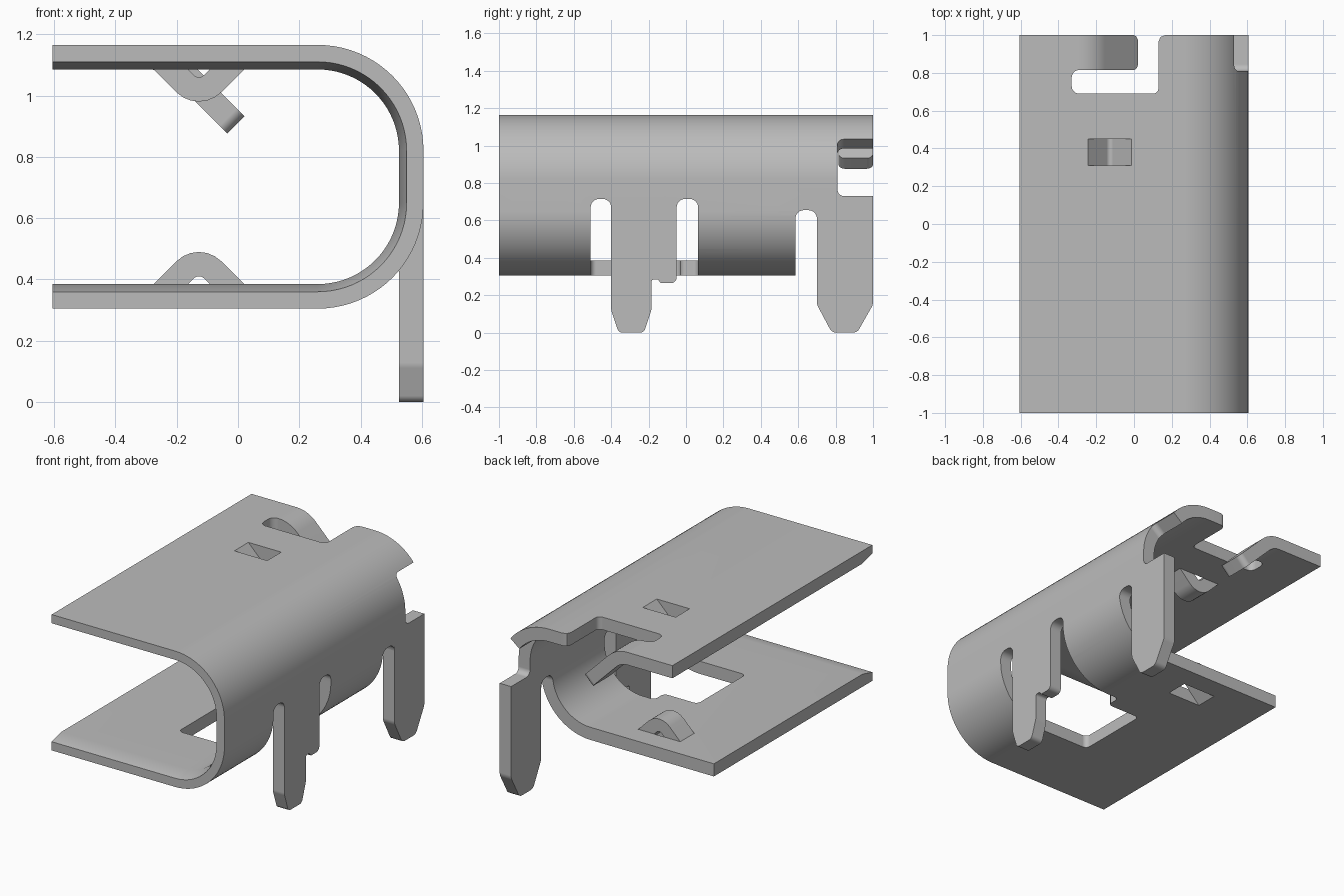
import bpy, bmesh
from math import sin, cos, pi, radians, tan
from mathutils import Vector

cube = bpy.data.objects.get("Cube")
if cube:
    bpy.data.objects.remove(cube, do_unlink=True)

# One plain metal colour
metal = bpy.data.materials.new("plain grey metal")
metal.use_nodes = True
GREY = (0.5, 0.5, 0.5, 1)
metal.diffuse_color = GREY
metal.node_tree.nodes["Principled BSDF"].inputs["Base Color"].default_value = GREY

T = 0.08                      # sheet thickness
R = 0.345                     # outer bend radius
LEFT, RIGHT = -0.605, 0.605
BX = RIGHT - R                # bend centre x
TOP, BOTTOM = 1.165, 0.305
HI, LO = TOP - R, BOTTOM + R  # bend centre heights


def rounded(points, steps=6):
    """Outline whose corners (u, v, radius) are replaced by arcs."""
    out = []
    for i, p in enumerate(points):
        c = Vector(p[:2])
        if len(p) < 3:
            out.append(c)
            continue
        a = (Vector(points[i - 1][:2]) - c).normalized()
        b = (Vector(points[(i + 1) % len(points)][:2]) - c).normalized()
        half = a.angle(b) / 2
        mid = c + (a + b).normalized() * p[2] / sin(half)
        start = c + a * p[2] / tan(half) - mid
        end = c + b * p[2] / tan(half) - mid
        sweep = pi - 2 * half
        for k in range(steps + 1):
            t = k / steps
            out.append(mid + (start * sin((1 - t) * sweep) + end * sin(t * sweep)) / sin(sweep))
    return out


def make_object(name, bm):
    bmesh.ops.recalc_face_normals(bm, faces=bm.faces)
    mesh = bpy.data.meshes.new(name)
    bm.to_mesh(mesh)
    bm.free()
    mesh.materials.append(metal)
    ob = bpy.data.objects.new(name, mesh)
    bpy.context.collection.objects.link(ob)
    return ob


def loft(name, rings, bevel=0, pick=None):
    """Solid through equal rings; edges chosen by pick are rounded."""
    bm = bmesh.new()
    loops = [[bm.verts.new(p) for p in ring] for ring in rings]
    bm.faces.new(loops[0])
    bm.faces.new(loops[-1])
    n = len(loops[0])
    for a, b in zip(loops, loops[1:]):
        for i in range(n):
            j = (i + 1) % n
            bm.faces.new((a[i], a[j], b[j], b[i]))
    if pick:
        chosen = [e for e in bm.edges if pick(*(v.co for v in e.verts))]
        bmesh.ops.bevel(bm, geom=chosen, offset=bevel, segments=5, profile=0.5, affect='EDGES')
    return make_object(name, bm)


def prism(name, axis, outline, lo, hi, bevel=0, pick=None):
    place = {'x': lambda u, v, d: (d, u, v),
             'y': lambda u, v, d: (u, d, v),
             'z': lambda u, v, d: (u, v, d)}[axis]
    rings = [[place(u, v, d) for u, v in outline] for d in (lo, hi)]
    return loft(name, rings, bevel, pick)


def select(ob):
    bpy.ops.object.select_all(action='DESELECT')
    ob.select_set(True)
    bpy.context.view_layer.objects.active = ob


def cut(ob, cutter):
    cutter.hide_render = True
    mod = ob.modifiers.new("cut", 'BOOLEAN')
    mod.operation, mod.solver, mod.object = 'DIFFERENCE', 'EXACT', cutter
    select(ob)
    bpy.ops.object.modifier_apply(modifier=mod.name)
    bpy.data.objects.remove(cutter, do_unlink=True)


# U-shaped sheet, thinned on its inside along the front edge
def u_line(r):
    arc = [radians(90 - 90 * k / 20) for k in range(21)]
    pts = [(LEFT, HI + r)]
    pts += [(BX + r * cos(a), HI + r * sin(a)) for a in arc]
    pts += [(BX + r * cos(a), LO - r * sin(a)) for a in reversed(arc)]
    return pts + [(LEFT, LO - r)]


def u_ring(y, thick):
    return [(x, y, z) for x, z in u_line(R) + u_line(R - thick)[::-1]]


clip = loft("clip_body", [u_ring(-1, 0.055), u_ring(-0.9, T), u_ring(1, T)])

# Opening in the floor and lower bend, where the middle leg is folded out
window = rounded([(-0.06, -0.51, 0.03), (0.8, -0.51), (0.8, 0.065), (0.175, 0.065, 0.03),
                  (0.175, -0.03, 0.03), (-0.06, -0.03, 0.03)])
cut(clip, prism("window_cutter", 'z', window, 0.2, LO))

# Round-topped slots beside the legs
for y0, y1, top in ((-0.51, -0.40, 0.715), (-0.05, 0.065, 0.715), (0.585, 0.70, 0.655)):
    slot = rounded([(y0, 0.2), (y0, top, 0.045), (y1, top, 0.045), (y1, 0.2)])
    cut(clip, prism("slot_cutter", 'x', slot, 0.3 if top > 0.7 else -1, 0.8))

# Rear end of the floor, replaced by the rear leg
LEG_TOP = 0.655
cut(clip, prism("rear_cutter", 'x', [(0.69, 0.2), (1.1, 0.2), (1.1, 0.6), (0.69, 0.6)], -1, 0.8))
cut(clip, prism("rear_leg_cutter", 'x',
                [(0.70, 0.2), (1.1, 0.2), (1.1, LEG_TOP), (0.70, LEG_TOP)], 0.3, 0.8))

# Notch in the rear of the bend, with rounded inner corners
ang = radians(51.5)
wedge = [(BX, HI), (BX + sin(ang), HI + cos(ang)), (1.2, 0.73), (BX, 0.73)]


def notch_edge(a, b):
    flat = max(a.y, b.y) < 0.9
    return flat and (max(a.z, b.z) < 0.74 and abs(a.x - b.x) > 0.5 or min(a.z, b.z) > HI - 0.01)


cut(clip, prism("notch_cutter", 'y', wedge, 0.81, 1.1, 0.035, notch_edge))

# L-shaped cut that frees the roof tongue
BEND = -0.29
freed = rounded([(-0.33, 0.69, 0.04), (0.13, 0.69, 0.03), (0.13, 0.965), (0.14, 0.99), (0.165, 1),
                 (0.165, 1.1), (BEND, 1.1), (BEND, 0.815), (-0.33, 0.815, 0.04)])
cut(clip, prism("tongue_cutter", 'z', freed, 1, 1.3))

# Roof tongue, folded down at 45 degrees
mid_r = 0.15
turn = [radians(45 * k / 8) for k in range(9)]
reach = 0.25


def tongue_line(r):
    pts = [(BEND + r * sin(a), TOP - T / 2 - mid_r + r * cos(a)) for a in turn]
    x, z = pts[-1]
    return pts + [(x + reach * cos(turn[-1]), z - reach * sin(turn[-1]))]


outline = tongue_line(mid_r + T / 2) + tongue_line(mid_r - T / 2)[::-1]
tongue = prism("roof_tongue", 'y', outline, 0.815, 1, 0.035,
               lambda a, b: min(a.x, b.x) > -0.06 and abs(a.y - b.y) < 0.01
               and abs(a.x - b.x) < 0.07 and abs(a.z - b.z) < 0.07)

# Pressed V springs in roof and floor, facing each other
V0, V1, VM = -0.275, 0.02, -0.1275
under = TOP - T
spring = rounded([(V0, under), (VM, under - 0.1475, 0.103), (V1, under), (V1, TOP),
                  (VM + 0.115, TOP), (VM, TOP - 0.115, 0.023), (VM - 0.115, TOP), (V0, TOP)])
springs = []
for name, flip in (("roof_spring", False), ("floor_spring", True)):
    def level(z):
        return TOP + BOTTOM - z if flip else z
    hole = [(V0, level(under - 0.03)), (V1, level(under - 0.03)),
            (V1, level(TOP + 0.03)), (V0, level(TOP + 0.03))]
    cut(clip, prism("spring_cutter", 'y', hole, 0.31, 0.45))
    springs.append(prism(name, 'y', [(x, level(z)) for x, z in spring], 0.31, 0.45))

# Flat legs with tapered tips
middle = rounded([(-0.40, LO), (-0.40, 0.12, 0.06), (-0.36, 0, 0.03), (-0.225, 0, 0.03),
                  (-0.185, 0.12, 0.06), (-0.185, 0.285, 0.015), (-0.15, 0.285, 0.01),
                  (-0.135, 0.265, 0.01), (-0.05, 0.265, 0.03), (-0.05, LO)])
rear = rounded([(0.70, LEG_TOP), (0.70, 0.15, 0.06), (0.78, 0, 0.04), (0.915, 0, 0.04),
                (1, 0.15, 0.06), (1, LEG_TOP)])
legs = [prism("middle_leg", 'x', middle, RIGHT - T, RIGHT),
        prism("rear_leg", 'x', rear, RIGHT - T, RIGHT)]

# Smooth bends, crisp sheet edges
for ob in [clip, tongue] + springs + legs:
    select(ob)
    bpy.ops.object.shade_smooth_by_angle(angle=radians(30))
    ob.modifiers.new("even_normals", 'WEIGHTED_NORMAL').keep_sharp = True
